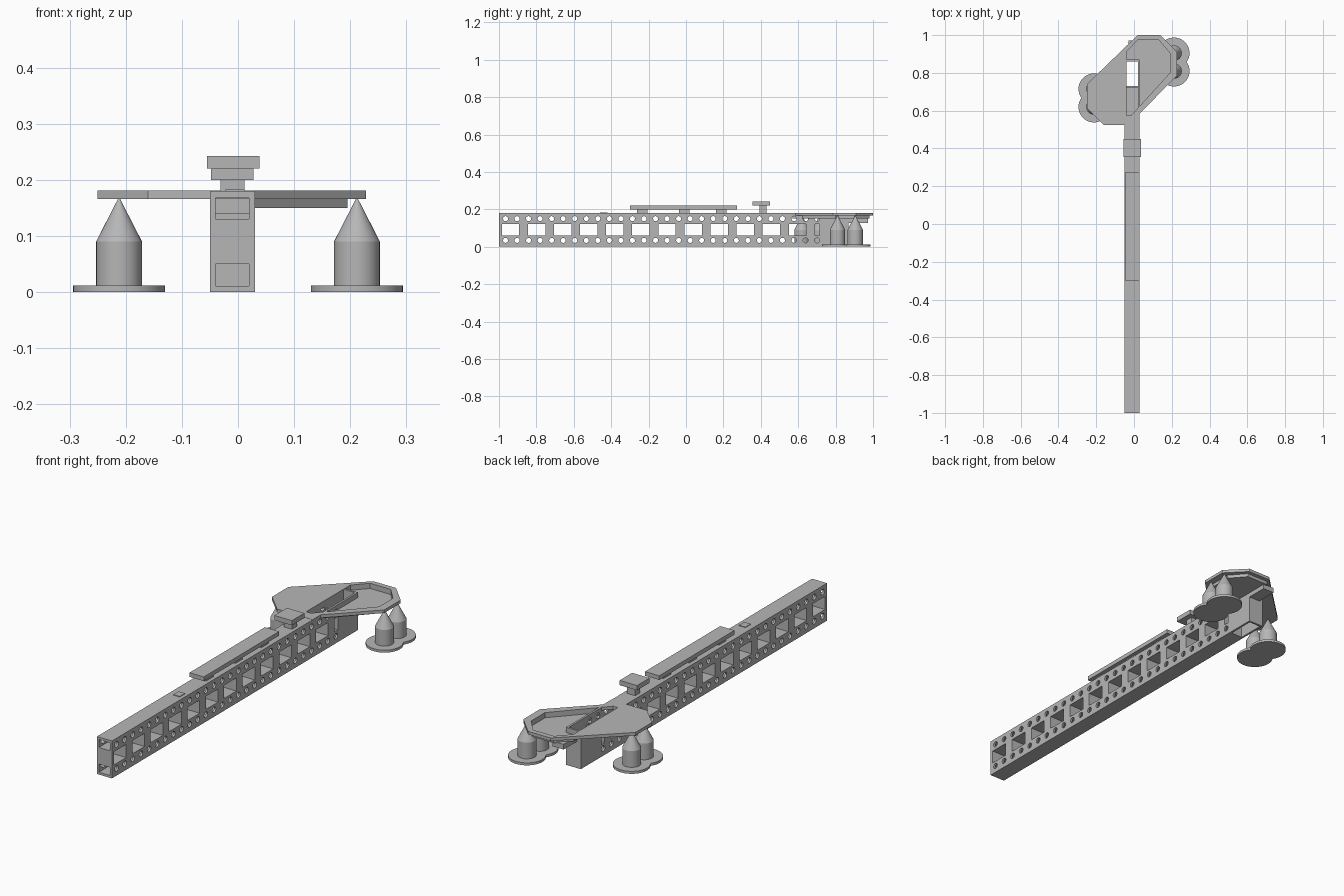
import bpy, bmesh, math
from mathutils import Matrix, Vector

if "Cube" in bpy.data.objects:
    bpy.data.objects.remove(bpy.data.objects["Cube"], do_unlink=True)

grey = bpy.data.materials.new("plain_grey")
grey.use_nodes = True
tone = (0.47, 0.47, 0.47, 1)
grey.diffuse_color = tone
grey.node_tree.nodes["Principled BSDF"].inputs["Base Color"].default_value = tone


def add_box(bm, x, y, z):
    size = Vector((x[1] - x[0], y[1] - y[0], z[1] - z[0]))
    mid = Vector((sum(x) / 2, sum(y) / 2, sum(z) / 2))
    bmesh.ops.create_cube(bm, size=1, matrix=Matrix.Translation(mid) @ Matrix.Diagonal((*size, 1)))


def add_cone(bm, x, y, z, r1, r2, segments=32):
    bmesh.ops.create_cone(bm, cap_ends=True, segments=segments, radius1=r1, radius2=r2,
                          depth=z[1] - z[0], matrix=Matrix.Translation((x, y, sum(z) / 2)))


def add_prism(bm, outline, z):
    face = bm.faces.new([bm.verts.new((x, y, z[0])) for x, y in outline])
    top = bmesh.ops.extrude_face_region(bm, geom=[face])["geom"]
    bmesh.ops.translate(bm, vec=(0, 0, z[1] - z[0]),
                        verts=[v for v in top if isinstance(v, bmesh.types.BMVert)])


def finish(bm, name):
    bmesh.ops.recalc_face_normals(bm, faces=bm.faces)
    mesh = bpy.data.meshes.new(name)
    bm.to_mesh(mesh)
    bm.free()
    mesh.materials.append(grey)
    ob = bpy.data.objects.new(name, mesh)
    bpy.context.collection.objects.link(ob)
    return ob


def box(name, x, y, z):
    bm = bmesh.new()
    add_box(bm, x, y, z)
    return finish(bm, name)


def prism(name, outline, z):
    bm = bmesh.new()
    add_prism(bm, outline, z)
    return finish(bm, name)


def cut(ob, *cutters):
    """Subtract each cutter in turn, then bake the result."""
    for c in cutters:
        c.hide_render = True
        mod = ob.modifiers.new("cut", "BOOLEAN")
        mod.operation, mod.solver, mod.object = "DIFFERENCE", "EXACT", c
    bpy.context.view_layer.update()
    baked = bpy.data.meshes.new_from_object(ob.evaluated_get(bpy.context.evaluated_depsgraph_get()))
    ob.modifiers.clear()
    ob.data = baked
    for c in cutters:
        bpy.data.objects.remove(c, do_unlink=True)


# Main beam: two long channels, square windows and rows of round holes
inner = (-0.04, 0.02)
beam = box("main_beam", (-0.05, 0.03), (-1, 0.87), (0, 0.18))
bm = bmesh.new()
for z in ((0.011, 0.05), (0.13, 0.168)):
    add_box(bm, inner, (-1.05, 0.72), z)
channels = finish(bm, "channel_cutter")
bm = bmesh.new()
for i in range(13):
    y = -0.985 + 0.1395 * i
    add_box(bm, (-0.1, 0.1), (y, min(y + 0.093, 0.715)), (0.059, 0.122))
windows = finish(bm, "window_cutter")
bm = bmesh.new()
for i in range(28):
    for z in (0.034, 0.15):
        spot = Matrix.Translation((0, -0.965 + 0.0617 * i, z)) @ Matrix.Rotation(math.pi / 2, 4, "Y")
        bmesh.ops.create_cone(bm, cap_ends=True, segments=16, radius1=0.0135,
                              radius2=0.0135, depth=0.3, matrix=spot)
holes = finish(bm, "hole_cutter")
shaft = box("shaft_cutter", inner, (0.73, 0.86), (-0.05, 0.25))
open_top = box("open_top_cutter", inner, (0.575, 0.735), (0.14, 0.25))
cut(beam, channels, windows, holes, shaft, open_top)

# Flat top plate with a recessed tray
outline = [(0.02, 1), (0.14, 1), (0.228, 0.91), (0.228, 0.785), (0.03, 0.585), (0.03, 0.525),
           (-0.16, 0.525), (-0.25, 0.615), (-0.25, 0.74)]
recess = [(-0.04, 0.91), (0.02, 0.975), (0.13, 0.975), (0.19, 0.905), (0.19, 0.8),
          (-0.015, 0.575), (-0.04, 0.575)]
plate = prism("top_plate", outline, (0.166, 0.181))
cut(plate, prism("recess_cutter", recess, (0.1, 0.3)))
tray_edge = [(0.08 + (x - 0.08) * 1.045, 0.78 + (y - 0.78) * 1.03) for x, y in recess]
tray = prism("recessed_tray", tray_edge, (0.15, 0.168))
cut(tray, prism("tray_cutter", recess, (0.156, 0.3)),
    box("slot_cutter", inner, (0.5, 0.86), (0.1, 0.3)))
box("end_bracket", (-0.03, 0.03), (0.865, 0.972), (0.128, 0.153))

# Pointed support feet on round pads, in pairs
for side, x, ys in (("right", -0.212, (0.62, 0.715)), ("left", 0.212, (0.81, 0.905))):
    for place, y in zip(("front", "back"), ys):
        bm = bmesh.new()
        add_cone(bm, x, y, (0, 0.012), 0.082, 0.082, 48)
        add_cone(bm, x, y, (0.012, 0.09), 0.041, 0.041)
        add_cone(bm, x, y, (0.09, 0.168), 0.041, 0.001)
        foot = finish(bm, f"{side}_{place}_foot")
        bpy.ops.object.select_all(action="DESELECT")
        foot.select_set(True)
        bpy.context.view_layer.objects.active = foot
        bpy.ops.object.shade_smooth_by_angle(angle=math.radians(25))

# Raised rail on three posts, and the small block behind it
box("top_rail", (-0.048, 0.028), (-0.3, 0.272), (0.2, 0.22))
for i, y in enumerate((-0.233, -0.01, 0.188)):
    box(f"rail_post_{i + 1}", (-0.031, 0.012), (y - 0.028, y + 0.028), (0.179, 0.201))
box("rear_block", (-0.055, 0.038), (0.355, 0.45), (0.22, 0.243))
box("rear_block_post", (-0.031, 0.012), (0.393, 0.43), (0.179, 0.221))
box("front_tab", (-0.022, 0.012), (-0.46, -0.42), (0.179, 0.183))
